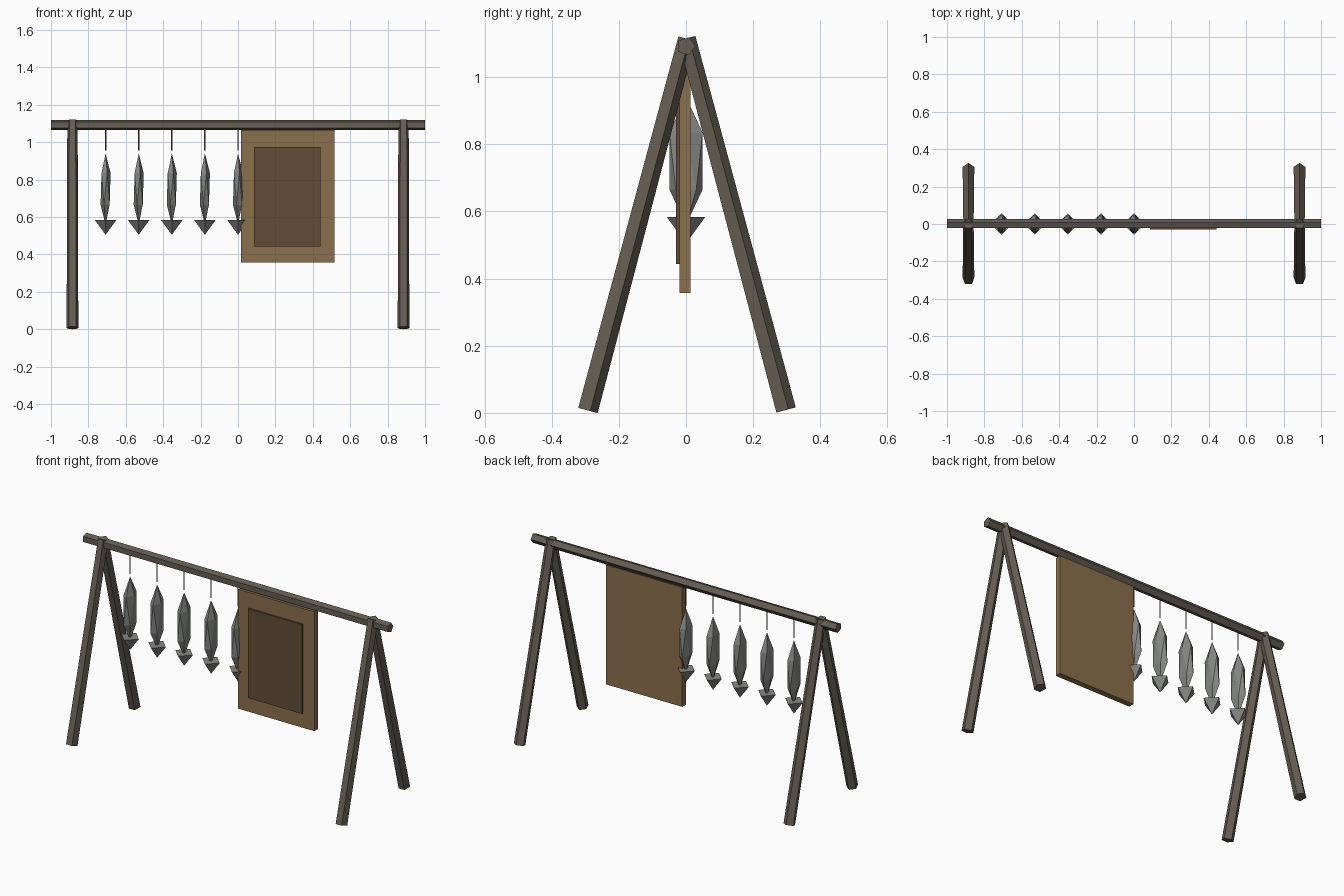
import bpy
from mathutils import Vector, Matrix

if "Cube" in bpy.data.objects:
    bpy.data.objects.remove(bpy.data.objects["Cube"])


def material(name, rgb):
    m = bpy.data.materials.new(name)
    m.diffuse_color = (*rgb, 1)
    m.use_nodes = True
    m.node_tree.nodes["Principled BSDF"].inputs["Base Color"].default_value = m.diffuse_color
    return m


WOOD = material("dark_wood", (0.13, 0.11, 0.085))
HIDE = material("tan_hide", (0.26, 0.16, 0.075))
PATCH = material("brown_hide", (0.12, 0.07, 0.038))
CORD = material("cord", (0.20, 0.14, 0.07))
FISH = material("fish_grey", (0.24, 0.25, 0.235))


def finish(name, mat):
    ob = bpy.context.object
    ob.name = name
    ob.data.materials.append(mat)
    return ob


def pole(name, a, b, r1, r2, sides, mat):
    """Straight pole from a to b with one corner turned towards +y."""
    a, b = Vector(a), Vector(b)
    z = (b - a).normalized()
    y = Vector((0, 1, 0))
    y = (y - z * y.dot(z)).normalized()
    x = y.cross(z)
    # the cone primitive puts its first vertex on local +y
    bpy.ops.mesh.primitive_cone_add(vertices=sides, radius1=r1, radius2=r2,
                                    depth=(b - a).length)
    ob = finish(name, mat)
    rot = Matrix((x, y, z)).transposed().to_4x4()
    ob.matrix_world = Matrix.Translation((a + b) / 2) @ rot
    return ob


def box(name, lo, hi, mat):
    lo, hi = Vector(lo), Vector(hi)
    bpy.ops.mesh.primitive_cube_add(size=1, location=(lo + hi) / 2)
    finish(name, mat).scale = hi - lo


# Frame: ridge beam and two A-shaped pairs of legs
pole("ridge_beam", (-1, 0, 1.092), (1, 0, 1.092), 0.028, 0.028, 5, WOOD)
for sx, side in ((-1, "left"), (1, "right")):
    for sy, end in ((-1, "front"), (1, "back")):
        pole(f"{end}_{side}_leg", (sx * 0.885, sy * 0.295, 0.008),
             (sx * 0.885, 0, 1.115), 0.033, 0.029, 5, WOOD)

# Row of drying fish: cord, faceted body, pointed tail
for i in range(5):
    x = -0.708 + i * 0.177
    pole(f"cord_{i + 1}", (x, 0, 0.955), (x, 0, 1.09), 0.004, 0.004, 4, CORD)
    bpy.ops.mesh.primitive_ico_sphere_add(subdivisions=1, radius=1, location=(x, 0, 0.75))
    finish(f"fish_body_{i + 1}", FISH).scale = (0.03, 0.058, 0.19)
    pole(f"fish_tail_{i + 1}", (x, 0, 0.505), (x, 0, 0.583), 0, 0.057, 4, FISH)

# Hanging hide with a darker inner patch on the front
box("hide", (0.015, -0.02, 0.357), (0.515, 0.014, 1.065), HIDE)
box("hide_patch", (0.085, -0.03, 0.443), (0.44, -0.015, 0.973), PATCH)
